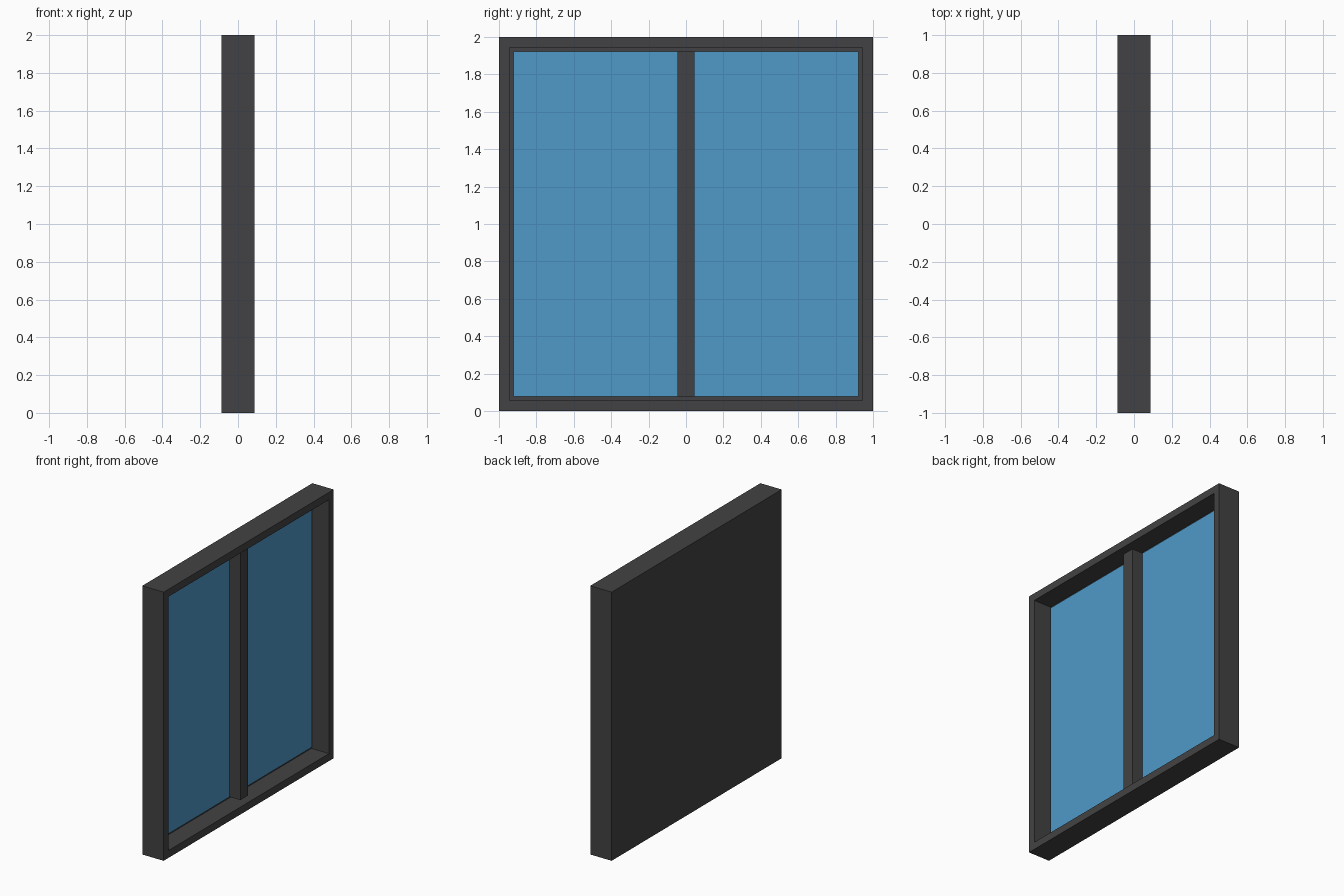
import bpy, bmesh
from mathutils import Vector

if "Cube" in bpy.data.objects:
    bpy.data.objects.remove(bpy.data.objects["Cube"])

DEPTH = 0.088      # half thickness of the frame
BORDER = 0.078     # visible frame width
GLASS_X = -0.037   # front surface of the panes
MULL = 0.046       # half width of the centre bar


def material(name, color):
    m = bpy.data.materials.new(name)
    m.diffuse_color = (*color, 1)
    m.use_nodes = True
    m.node_tree.nodes["Principled BSDF"].inputs["Base Color"].default_value = m.diffuse_color
    return m


def box(name, lo, hi, mat, recess=None):
    """Box between two corners; recess = (border, depth) sinks the +x face."""
    lo, hi = Vector(lo), Vector(hi)
    bm = bmesh.new()
    bmesh.ops.create_cube(bm, size=1)
    for v in bm.verts:
        v.co = (lo + hi) / 2 + v.co * (hi - lo)
    if recess:
        bm.normal_update()
        face = max(bm.faces, key=lambda f: f.normal.x)
        bmesh.ops.inset_region(bm, faces=[face], thickness=recess[0])
        out = bmesh.ops.extrude_discrete_faces(bm, faces=[face])
        bmesh.ops.translate(bm, verts=out["faces"][0].verts, vec=(-recess[1], 0, 0))
    mesh = bpy.data.meshes.new(name)
    bm.to_mesh(mesh)
    bm.free()
    mesh.materials.append(mat)
    ob = bpy.data.objects.new(name, mesh)
    bpy.context.collection.objects.link(ob)
    return ob


dark = material("dark_frame", (0.055, 0.055, 0.058))
blue = material("blue_glass", (0.08, 0.32, 0.58))

# Outer frame with solid back, hollowed from the +x side
floor_x = GLASS_X - 0.02
box("window_frame", (-DEPTH, -1, 0), (DEPTH, 1, 2), dark, (BORDER, DEPTH - floor_x))

# Centre bar, set back from the frame front
inner = 1 - BORDER
box("centre_bar", (floor_x, -MULL, BORDER), (0.052, MULL, 2 - BORDER), dark)

# Two panes, one on each side of the bar
for side, y0, y1 in (("left", -inner, -MULL), ("right", MULL, inner)):
    box(side + "_pane", (floor_x, y0, BORDER), (GLASS_X, y1, 2 - BORDER), blue)
